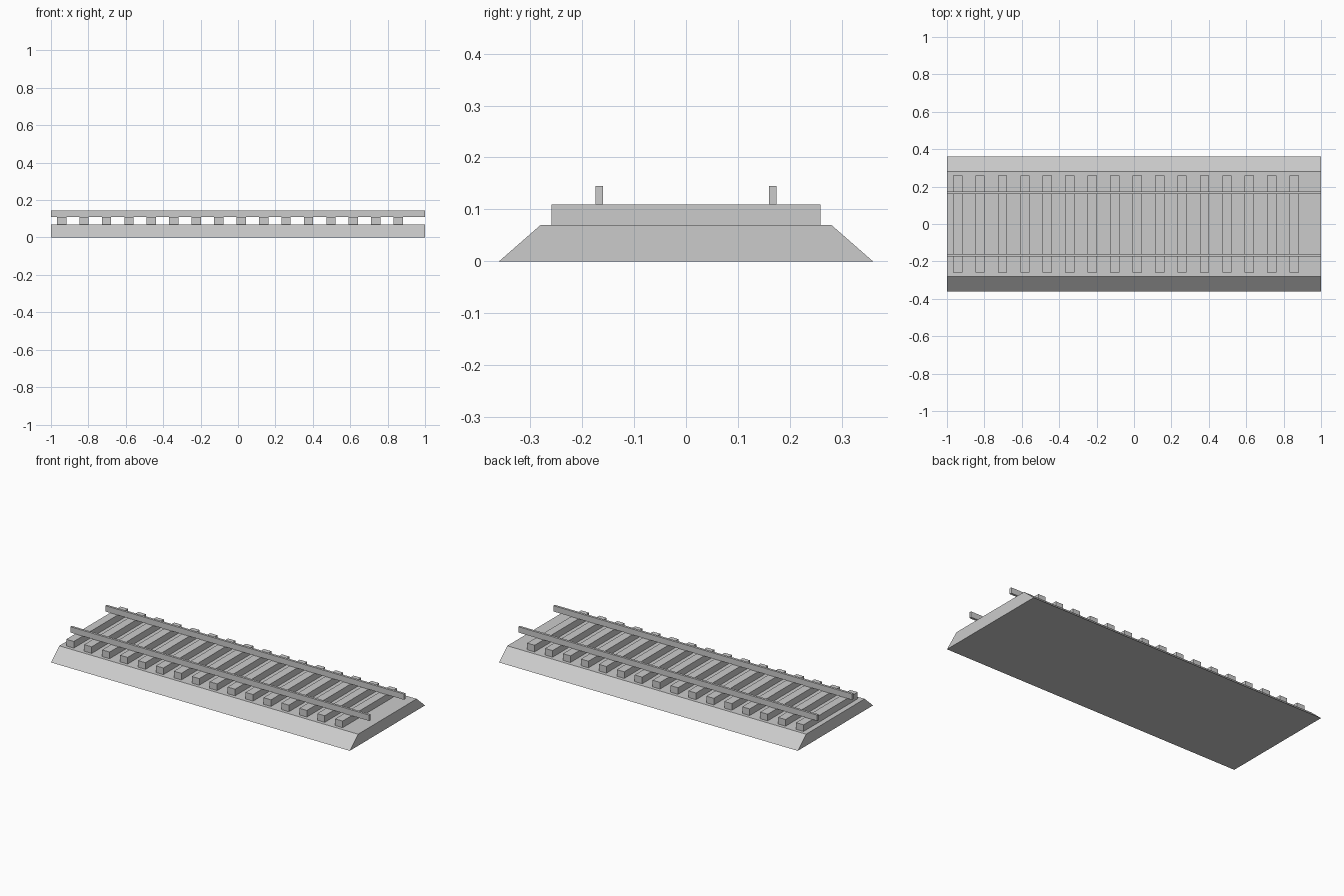
import bpy

if "Cube" in bpy.data.objects:
    bpy.data.objects.remove(bpy.data.objects["Cube"])

# single grey finish
grey = bpy.data.materials.new("plain grey")
grey.diffuse_color = (0.6, 0.6, 0.6, 1)
grey.use_nodes = True
grey.node_tree.nodes["Principled BSDF"].inputs["Base Color"].default_value = grey.diffuse_color


def extrude_x(name, profile, x0, x1):
    """Solid with a (y, z) profile running from x0 to x1."""
    n = len(profile)
    verts = [(x, y, z) for x in (x0, x1) for y, z in profile]
    faces = [tuple(reversed(range(n))), tuple(range(n, 2 * n))]
    faces += [(i, (i + 1) % n, (i + 1) % n + n, i + n) for i in range(n)]
    mesh = bpy.data.meshes.new(name)
    mesh.from_pydata(verts, [], faces)
    mesh.materials.append(grey)
    obj = bpy.data.objects.new(name, mesh)
    bpy.context.collection.objects.link(obj)
    return obj


def rect(y0, y1, z0, z1):
    return [(y0, z0), (y1, z0), (y1, z1), (y0, z1)]


# sloped ballast bed
extrude_x("ballast_bed", [(-0.36, 0), (0.36, 0), (0.28, 0.07), (-0.28, 0.07)], -1, 1)

# evenly spaced sleepers, starting near the left end
for i in range(16):
    x = -0.943 + 0.12 * i
    extrude_x(f"sleeper_{i + 1}", rect(-0.259, 0.259, 0.07, 0.11), x - 0.025, x + 0.025)

# pair of rails
for side, y in (("front", -0.167), ("back", 0.167)):
    extrude_x(f"{side}_rail", rect(y - 0.007, y + 0.007, 0.11, 0.145), -1, 1)
